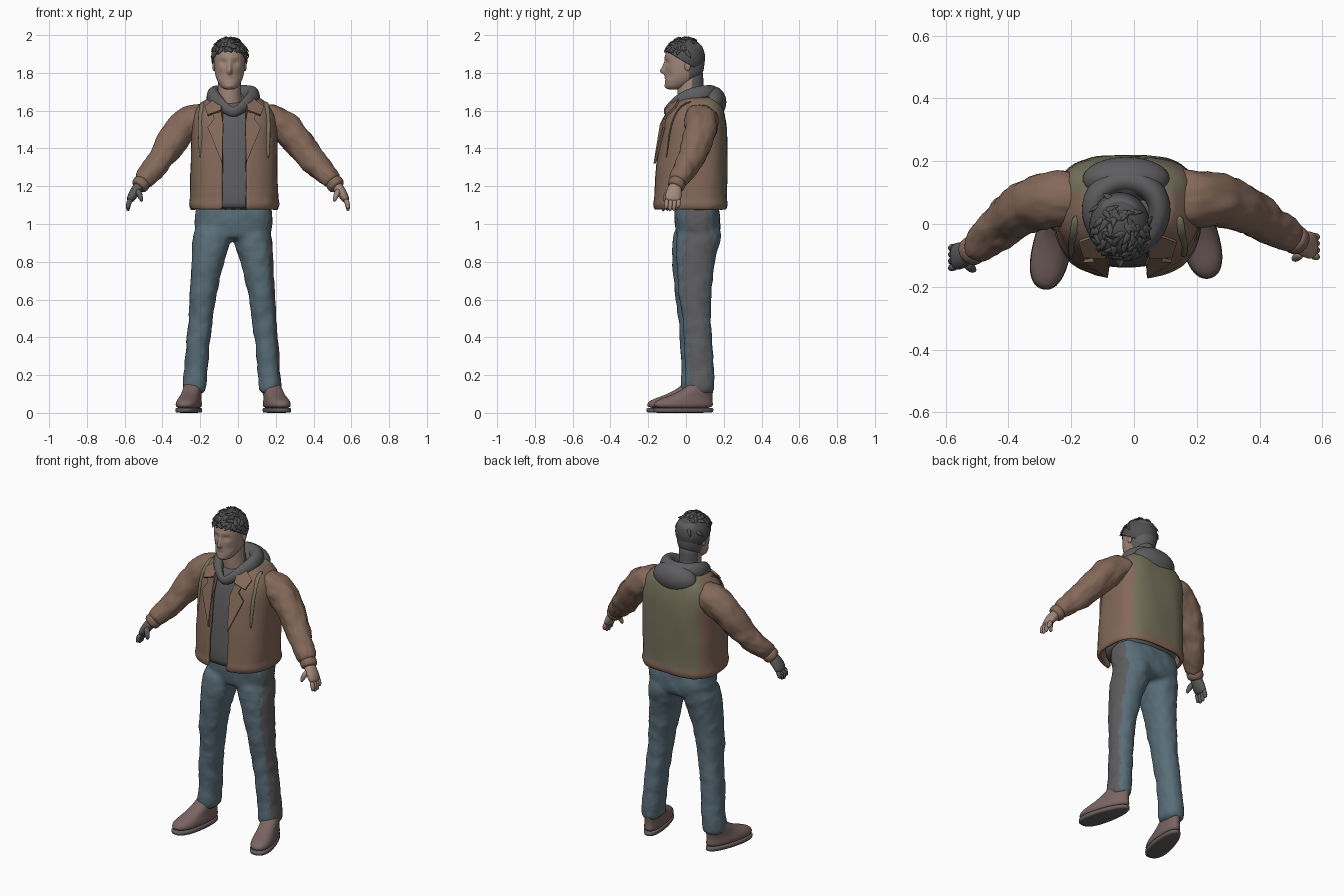
import bpy, bmesh, math, random
from mathutils import Vector, Matrix

if "Cube" in bpy.data.objects:
    bpy.data.objects.remove(bpy.data.objects["Cube"])
random.seed(4)
AX = -0.025          # body centre line


def mat(name, r, g, b):
    m = bpy.data.materials.new(name)
    m.diffuse_color = (r, g, b, 1)
    m.use_nodes = True
    m.node_tree.nodes["Principled BSDF"].inputs["Base Color"].default_value = m.diffuse_color
    return m


LEATHER = mat("brown", .23, .14, .10)
OLIVE = mat("olive", .18, .165, .105)
DENIM = mat("denim", .10, .155, .19)
SKIN = mat("skin", .36, .25, .20)
GREY = mat("dark_grey", .11, .11, .115)
HAIR = mat("hair_grey", .08, .08, .08)
SHOE = mat("shoe", .19, .13, .12)
SOLE = mat("sole", .13, .11, .11)


def skin(name, rings, material, wrap=True, loop=False, sub=1):
    """Join rings of points into a smooth surface."""
    n, k = len(rings[0]), len(rings)
    faces = [(a * n + i, a * n + (i + 1) % n, (a + 1) % k * n + (i + 1) % n, (a + 1) % k * n + i)
             for a in range(k if loop else k - 1) for i in range(n if wrap else n - 1)]
    if wrap and not loop:
        faces += [tuple(range(n))[::-1], tuple(range((k - 1) * n, k * n))]
    me = bpy.data.meshes.new(name)
    me.from_pydata([tuple(p) for r in rings for p in r], [], faces)
    bm = bmesh.new()
    bm.from_mesh(me)
    bmesh.ops.recalc_face_normals(bm, faces=bm.faces)
    bm.to_mesh(me)
    bm.free()
    me.materials.append(material)
    me.shade_smooth()
    o = bpy.data.objects.new(name, me)
    bpy.context.collection.objects.link(o)
    if sub:
        o.modifiers.new("sub", 'SUBSURF').levels = sub
    return o


def ring(cx, cy, z, rx, ry, n=2.2, seg=24, gap=0, nb=None):
    """Horizontal superellipse (nb: squarer back); gap leaves it open at the front."""
    d = math.asin((gap / rx) ** (n / 2)) if gap else 0
    out = []
    for i in range(seg + 1 if gap else seg):
        t = -math.pi / 2 + d + i * (2 * math.pi - 2 * d) / seg
        e = nb if nb and math.sin(t) > 0 else n
        f = lambda c: math.copysign(abs(c) ** (2 / e), c)
        out.append((cx + rx * f(math.cos(t)), cy + ry * f(math.sin(t)), z))
    return out


def tube(name, path, radii, material, ref=(0, 1, 0), seg=12, loop=False, sub=1):
    """Tube on a path; radii are (across, along ref)."""
    P, ref, rings, k = [Vector(p) for p in path], Vector(ref), [], len(path)
    for i, (p, (ra, rb)) in enumerate(zip(P, radii)):
        a, b = (P[i - 1], P[(i + 1) % k]) if loop else (P[max(i - 1, 0)], P[min(i + 1, k - 1)])
        t = (b - a).normalized()
        v = (ref - t * ref.dot(t)).normalized()
        u = t.cross(v)
        rings.append([p + u * ra * math.cos(2 * math.pi * j / seg) + v * rb * math.sin(2 * math.pi * j / seg)
                      for j in range(seg)])
    return skin(name, rings, material, loop=loop, sub=sub)


def ball(name, loc, r, material):
    rings = [ring(loc[0], loc[1], loc[2] - r[2] * math.cos(a), r[0] * math.sin(a), r[1] * math.sin(a), 2, 24)
             for a in [math.pi * (i + .15) / 12.3 for i in range(13)]]
    return skin(name, rings, material, sub=1)


def bake(o):
    me = bpy.data.meshes.new_from_object(o.evaluated_get(bpy.context.evaluated_depsgraph_get()))
    o.modifiers.clear()
    o.data = me
    me.shade_smooth()
    return o


def paint(o, material, test):
    o.data.materials.append(material)
    for p in o.data.polygons:
        if test(p.center, p.normal):
            p.material_index = len(o.data.materials) - 1


def wrinkle(o, strength, size):
    t = bpy.data.textures.new("folds", 'CLOUDS')
    t.noise_scale = size
    m = o.modifiers.new("folds", 'DISPLACE')
    m.texture, m.strength = t, strength


# Jacket body: open-front shell with hem band (z, cy, rx, ry)
J = [(1.08, .022, .222, .183), (1.095, .022, .23, .19), (1.115, .022, .23, .19), (1.125, .022, .225, .185),
     (1.25, .024, .224, .186), (1.40, .036, .22, .175), (1.50, .042, .222, .168),
     (1.58, .05, .212, .150), (1.63, .06, .18, .125), (1.668, .065, .12, .095)]
jacket = skin("jacket_body", [ring(AX + .005, cy, z, rx, ry, 2.5, 40, .062, 3.1) for z, cy, rx, ry in J],
              LEATHER, wrap=False)
s = jacket.modifiers.new("thick", 'SOLIDIFY')
s.thickness, s.offset = .016, 0
wrinkle(jacket, .012, .12)
bake(jacket)
paint(jacket, OLIVE, lambda c, n: c.y > .1 and abs(c.x - AX) < .18 and c.z > 1.13)


def front(dx, z, off):
    """Point just off the jacket front."""
    for a, b in zip(J, J[1:]):
        if a[0] <= z <= b[0]:
            f = (z - a[0]) / (b[0] - a[0])
            cy, rx, ry = [a[i] + f * (b[i] - a[i]) for i in (1, 2, 3)]
            return cy - ry * max(0, 1 - (abs(dx) / rx) ** 2.5) ** .4 - off


# Hoodie, with the lowered hood around the neck
skin("hoodie", [ring(AX, cy, z, rx, ry, 2.5) for z, cy, rx, ry in
                [(1.075, .025, .19, .16), (1.09, .025, .2, .168), (1.25, .03, .2, .165), (1.45, .04, .2, .152),
                 (1.58, .05, .17, .13), (1.63, .05, .12, .105), (1.65, .05, .085, .08)]], GREY)
half = [(.042, -.085, 1.612), (.088, -.035, 1.65), (.115, .04, 1.678), (.09, .115, 1.683)]
hr = [(.022, .03), (.032, .042), (.04, .052), (.045, .056)]
path = [(AX, -.108, 1.585)] + [(AX + x, y, z) for x, y, z in half] + [(AX, .148, 1.678)] + \
       [(AX - x, y, z) for x, y, z in half[::-1]]
tube("hood_roll", path, [(.018, .028)] + hr + [(.046, .058)] + hr[::-1], GREY, ref=(0, 0, 1), loop=True, sub=2)
ball("hood_drape", (AX, .142, 1.645), (.142, .073, .085), GREY)

# Sleeves, cuffs and hands
ARM = [(.13, .075, 1.55, .088), (.20, .08, 1.552, .092), (.26, .08, 1.523, .089), (.315, .069, 1.463, .083),
       (.36, .05, 1.40, .078), (.40, .027, 1.343, .072), (.44, .0, 1.293, .064), (.48, -.027, 1.248, .056),
       (.515, -.05, 1.212, .05)]
for sd, label in ((-1, "left"), (1, "right")):
    hand = GREY if sd < 0 else SKIN
    dy = -.035 if sd < 0 else 0

    def P(x, y, z):
        f = max(0, min(1, (x - .25) / .25))
        return (AX * (1 - f) + sd * x, y + dy * f, z)
    sl = tube(label + "_sleeve", [P(*a[:3]) for a in ARM], [(a[3], a[3]) for a in ARM], LEATHER, seg=20, sub=2)
    wrinkle(sl, .025, .075)
    bake(sl)
    tube(label + "_cuff", [P(.50, -.04, 1.228), P(.507, -.045, 1.22), P(.525, -.057, 1.198), P(.529, -.06, 1.193)],
         [(.044, .044), (.051, .05), (.048, .048), (.038, .038)], LEATHER)
    tube(label + "_palm", [P(.515, -.05, 1.212), P(.538, -.062, 1.18), P(.56, -.068, 1.15), P(.577, -.07, 1.115)],
         [(.032, .034), (.03, .041), (.026, .047), (.019, .043)], hand)
    for i in range(4):
        y, dz = -.101 + .021 * i, (.012, 0, .003, .02)[i]
        tube(label + "_finger_%d" % (i + 1), [P(.568, y, 1.135), P(.583, y - .003, 1.10), P(.582, y - .006, 1.065 + dz)],
             [(.016, .0135), (.0145, .0135), (.009, .009)], hand, seg=8)
    tube(label + "_thumb", [P(.535, -.085, 1.185), P(.518, -.108, 1.15), P(.507, -.113, 1.115)],
         [(.02, .02), (.016, .016), (.009, .009)], hand, seg=8)

    # Lapel, collar flap and shoulder strap
    X = AX + .005
    for part, pts in (("lapel", [(.063, 1.32), (.058, 1.53), (.075, 1.63), (.12, 1.60), (.105, 1.555), (.14, 1.51)]),
                      ("collar_flap", [(.065, 1.662), (.068, 1.60), (.14, 1.575), (.155, 1.62), (.1, 1.662)])):
        off = .018 if part == "lapel" else .026
        me = bpy.data.meshes.new(part)
        me.from_pydata([(X + sd * x, front(x, z, off), z) for x, z in pts], [], [tuple(range(len(pts)))])
        me.materials.append(LEATHER)
        o = bpy.data.objects.new(label + "_" + part, me)
        bpy.context.collection.objects.link(o)
        m = o.modifiers.new("thick", 'SOLIDIFY')
        m.thickness, m.offset = .012, 0
    pts = [(X + sd * .165, .03, 1.648), (X + sd * .17, -.03, 1.632)] + \
          [(X + sd * .178, front(.178, z, .01), z) for z in (1.57, 1.52, 1.46, 1.42)] + [(X + sd * .18, -.105, 1.345)]
    tube(label + "_strap", pts, [(.005, .015)] * 5 + [(.004, .011), (.003, .008)], OLIVE, ref=(1, 0, 0), seg=8)

# Jeans: pelvis and legs merged into one surface
LEG = [(1.0, .10, .065, .10, .115), (.93, .104, .06, .104, .12), (.87, .117, .05, .098, .112), (.8, .13, .042, .086, .104),
       (.68, .148, .04, .075, .09), (.6, .157, .04, .071, .086), (.55, .163, .046, .066, .078), (.4, .178, .056, .063, .074),
       (.22, .194, .064, .061, .075), (.15, .199, .064, .064, .08), (.09, .201, .062, .063, .08)]
parts = [skin("jeans", [ring(-.022, cy, z, rx, ry, 2.5) for z, rx, cy, ry in
                        [(.915, .17, .06, .09), (.94, .2, .062, .118), (1.0, .209, .065, .122), (1.06, .209, .06, .12),
                         (1.13, .2, .05, .115)]], DENIM)]
for sd, dy in ((-1, -.014), (1, .008)):
    parts.append(skin("leg", [ring(-.03 + sd * x, y + dy, z, rx, ry, 2.2) for z, x, y, rx, ry in LEG], DENIM))
bm = bmesh.new()
for p in parts:
    bake(p)
    bm.from_mesh(p.data)
bm.to_mesh(parts[0].data)
bm.free()
for p in parts[1:]:
    bpy.data.objects.remove(p)
jeans = parts[0]
r = jeans.modifiers.new("merge", 'REMESH')
r.mode, r.voxel_size = 'VOXEL', .011
m = jeans.modifiers.new("soften", 'SMOOTH')
m.factor, m.iterations = .5, 8
wrinkle(jeans, .014, .08)
bake(jeans)
jeans.data.materials.clear()
jeans.data.materials.append(DENIM)
paint(jeans, GREY, lambda c, n: n.x > .8 and c.x > .05)

# Shoes, turned outwards
for sd, label, cx, cy, yaw in ((-1, "left", -.236, .045, -12), (1, "right", .176, .077, 15)):
    T = Matrix.Translation((cx, cy, 0)) @ Matrix.Rotation(math.radians(yaw), 4, 'Z')
    for part, rows, m in (
            ("shoe", [(.02, -.095, .058, .162), (.045, -.095, .061, .165), (.066, -.09, .057, .155), (.086, -.06, .052, .125),
                      (.108, -.03, .053, .097), (.14, -.002, .053, .072), (.165, .002, .045, .062)], SHOE),
            ("sole", [(0, -.095, .058, .16), (.004, -.095, .061, .165), (.024, -.095, .062, .167), (.028, -.095, .058, .16)], SOLE)):
        rings = []
        for z, y, rx, ry in rows:
            rings.append([T @ Vector((x * (1 - 1.1 * (v + .095)), v, w)) for x, v, w in ring(0, y, z, rx, ry, 2.3)])
        skin(label + "_" + part, rings, m)

# Neck and head, with the face pushed in and out
HX = -.045
neck = skin("neck", [ring(HX + (.01 if z < 1.65 else 0), cy, z, rx, ry, 2) for z, cy, rx, ry in
                     [(1.58, .04, .075, .075), (1.65, .03, .064, .072), (1.71, .022, .06, .07), (1.77, .024, .062, .069),
                      (1.83, .03, .06, .06)]], SKIN)
head = skin("head", [ring(HX, cy, z, rx, ry, 2.2, 32) for z, cy, rx, ry in
                     [(1.712, -.07, .02, .025), (1.718, -.06, .038, .045), (1.735, -.047, .053, .064),
                      (1.765, -.022, .069, .088), (1.80, -.008, .079, .101), (1.85, -.006, .083, .105), (1.90, -.006, .085, .105),
                      (1.94, -.004, .078, .094), (1.965, -.002, .055, .066)]], SKIN, sub=2)
bake(head)
FACE = [(0, 1.808, .013, .016, -.027), (0, 1.835, .011, .022, -.014), (.034, 1.856, .017, .011, .012),
        (-.034, 1.856, .017, .011, .012), (0, 1.88, .05, .009, -.005), (0, 1.764, .024, .004, .003),
        (0, 1.774, .02, .006, -.004), (0, 1.754, .018, .006, -.003), (0, 1.73, .02, .011, -.005),
        (.05, 1.79, .018, .02, .006), (-.05, 1.79, .018, .02, .006)]
for v in head.data.vertices:
    x, y, z = v.co
    if y < -.03:
        v.co.y += sum(a * math.exp(-((x - HX - fx) / sx) ** 2 - ((z - fz) / sz) ** 2) for fx, fz, sx, sz, a in FACE)
paint(head, GREY, lambda c, n: c.y > .015)
bake(neck)
paint(neck, GREY, lambda c, n: c.y > .03)
for sd, label in ((-1, "left"), (1, "right")):
    ball(label + "_ear", (HX + sd * .082, .008, 1.835), (.009, .016, .025), SKIN)

# Hair: cap cut on a slant, plus tapered tufts lying on it
C, R = Vector((HX, -.006, 1.88)), (.099, .110, .108)
cap = bake(ball("hair_cap", C, R, HAIR))
edge = lambda y: 1.853 - .6 * y
bm = bmesh.new()
bm.from_mesh(cap.data)
bmesh.ops.bisect_plane(bm, geom=bm.verts[:] + bm.edges[:] + bm.faces[:], plane_co=(0, 0, 1.853),
                       plane_no=(0, .6, 1), clear_inner=True)
bm.to_mesh(cap.data)
bm.free()
cap.modifiers.new("thick", 'SOLIDIFY').thickness = .014
for i in range(70):
    a = random.uniform(0, 2 * math.pi) if i > 24 else -math.pi / 2 + random.uniform(-1.5, 1.5)
    e = random.uniform(.2, 1.35) if i > 24 else random.uniform(.38, .75)
    d = Vector((math.cos(a) * math.cos(e), math.sin(a) * math.cos(e), math.sin(e)))
    p = C + Vector([d[k] * R[k] for k in range(3)])
    if p.z < edge(p.y):
        continue
    flow = Vector([random.uniform(-1, 1) for _ in range(3)]) + Vector((0, -.3, -.8))
    flow = ((flow - d * flow.dot(d)).normalized() + d * .12).normalized()
    tip = p + flow * random.uniform(.025, .036)
    tip.z = min(tip.z, 1.997)
    side = d.cross(flow).normalized()
    tube("hair_tuft", [p - flow * .022 - d * .008, p + d * .001, tip], [(.007, .014), (.008, .014), (.001, .001)],
         HAIR, ref=side, seg=6)
